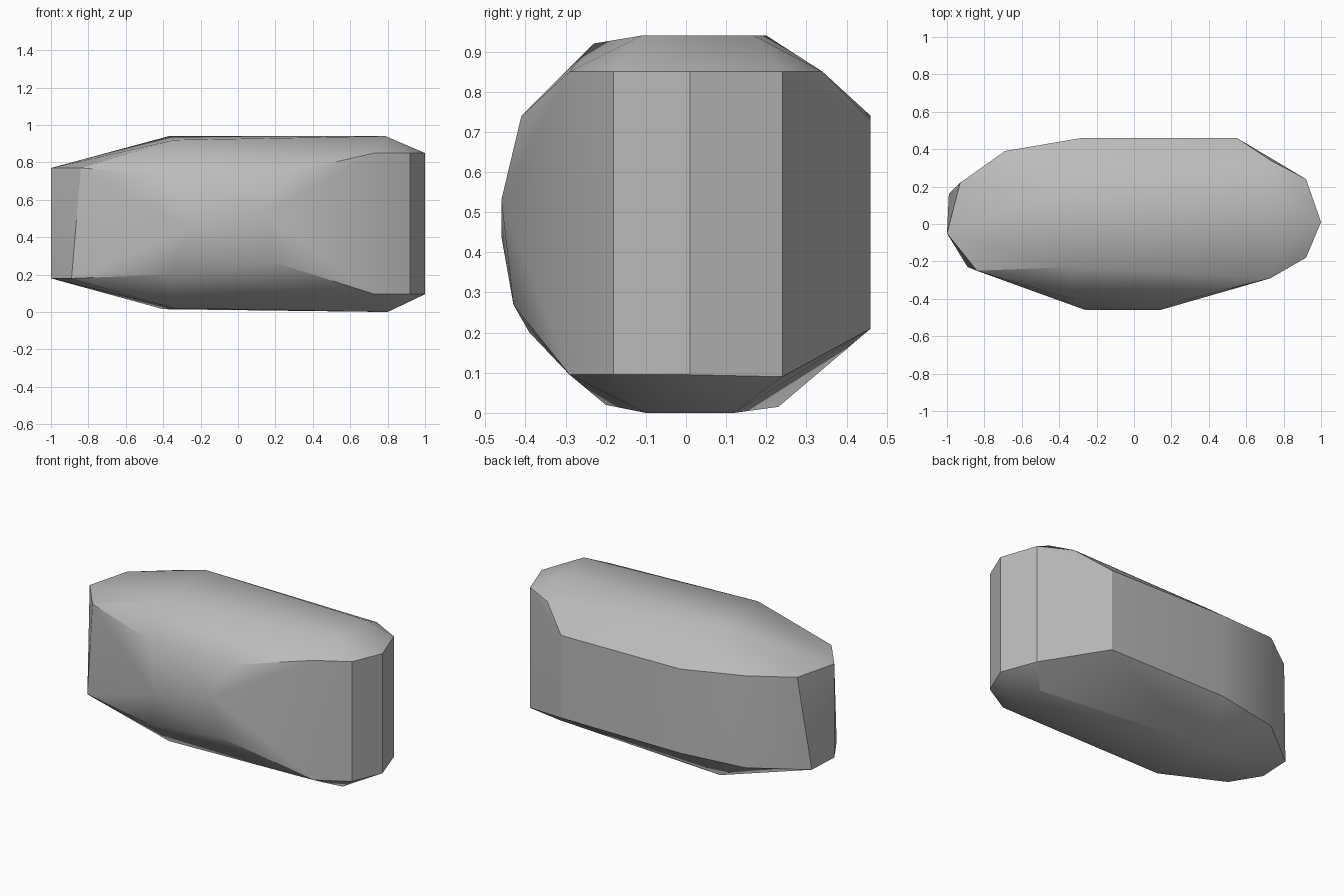
import bpy
import bmesh
import math

default_cube = bpy.data.objects.get("Cube")
if default_cube is not None:
    bpy.data.objects.remove(default_cube, do_unlink=True)


def make_material(name, colour):
    material = bpy.data.materials.new(name)
    material.use_nodes = True
    material.diffuse_color = colour
    shader = next(n for n in material.node_tree.nodes if n.type == "BSDF_PRINCIPLED")
    shader.inputs["Base Color"].default_value = colour
    shader.inputs["Roughness"].default_value = 0.9
    return material


def hull_object(name, points, material):
    """Wrap a convex faceted stone around a handful of corner points."""
    bm = bmesh.new()
    for point in points:
        bm.verts.new(point)
    result = bmesh.ops.convex_hull(bm, input=bm.verts[:])
    loose = [v for v in bm.verts if not v.link_faces]
    bmesh.ops.delete(bm, geom=loose, context="VERTS")
    bmesh.ops.recalc_face_normals(bm, faces=bm.faces[:])
    mesh = bpy.data.meshes.new(name)
    bm.to_mesh(mesh)
    bm.free()
    mesh.materials.append(material)
    stone = bpy.data.objects.new(name, mesh)
    bpy.context.collection.objects.link(stone)
    return stone


# Upright edges of the side walls: x, y, lower z, upper z
columns = [
    (0.73, -0.29, 0.095, 0.85),
    (0.92, -0.18, 0.095, 0.85),
    (1.0, 0.01, 0.095, 0.85),
    (0.92, 0.24, 0.09, 0.85),
    (0.55, 0.46, 0.21, 0.73),
    (-0.28, 0.46, 0.21, 0.74),
    (-0.69, 0.39, 0.2, 0.78),
    (-1.0, -0.05, 0.18, 0.77),
]
corners = [(x, y, z) for x, y, low, high in columns for z in (low, high)]

# Slanting corners of the narrow end
corners += [(-0.99, 0.16, 0.18), (-0.93, 0.22, 0.77)]
corners += [(-0.89, -0.23, 0.18), (-0.84, -0.25, 0.77)]

# Shoulder of the back top edge
corners += [(0.73, 0.34, 0.85)]

# Bulging front
corners += [(-0.26, -0.46, 0.44), (0.14, -0.46, 0.53)]
corners += [(0.18, -0.43, 0.27), (-0.36, -0.39, 0.2)]
corners += [(0.25, -0.41, 0.74), (-0.33, -0.4, 0.73)]

# Flat top and underside
corners += [(-0.34, -0.23, 0.92), (-0.37, 0.2, 0.94)]
corners += [(0.77, 0.17, 0.94), (0.79, -0.11, 0.94)]
corners += [(-0.34, -0.2, 0.02), (-0.4, 0.23, 0.015)]
corners += [(0.8, 0.12, 0.0), (0.8, -0.1, 0.0)]

grey_stone = make_material("grey stone", (0.5, 0.5, 0.5, 1.0))
boulder = hull_object("boulder", corners, grey_stone)

# Soft shading with the hard breaks kept
bpy.ops.object.select_all(action="DESELECT")
boulder.select_set(True)
bpy.context.view_layer.objects.active = boulder
bpy.ops.object.shade_smooth_by_angle(angle=math.radians(30))
